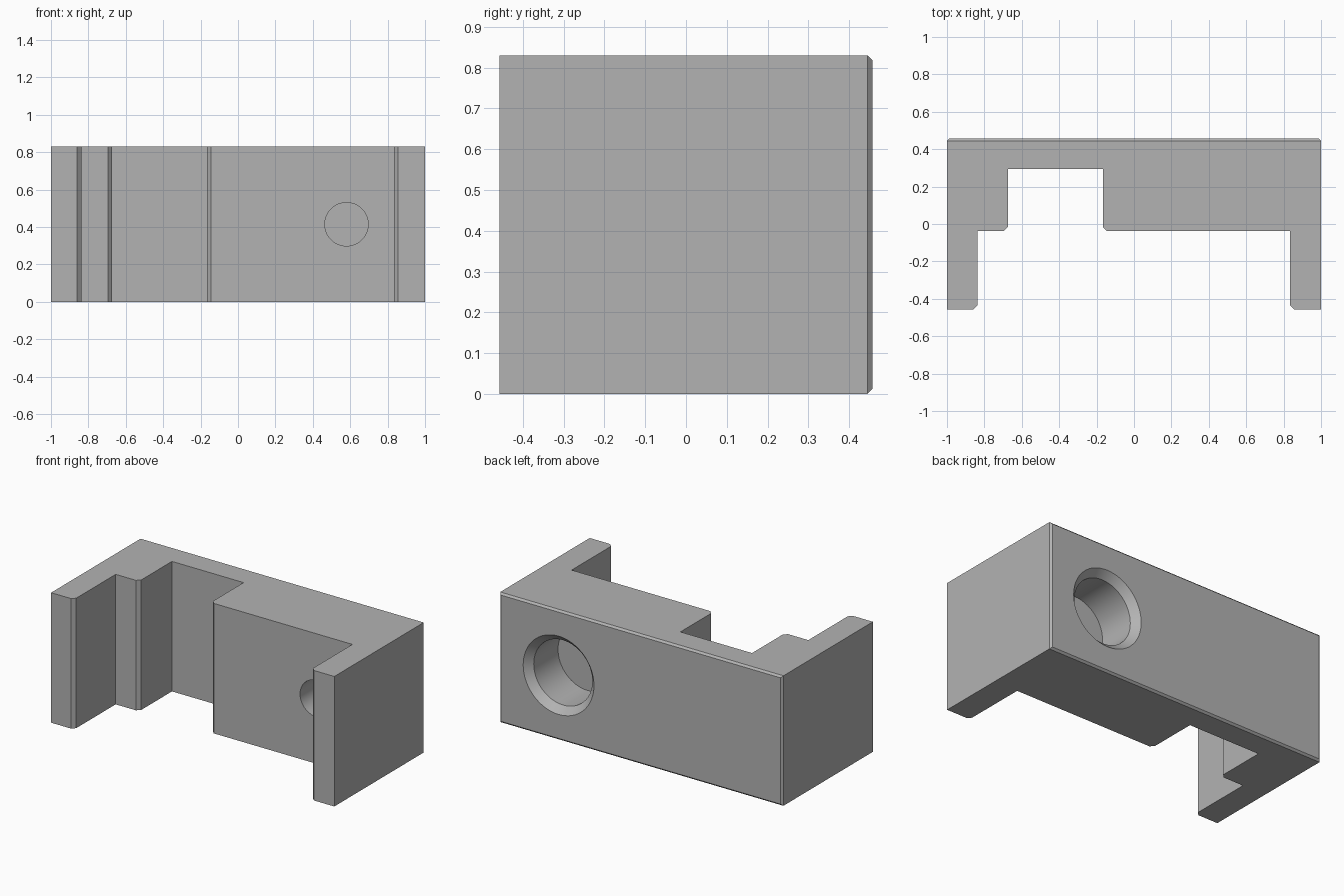
import bpy, bmesh, math

cube = bpy.data.objects.get("Cube")
if cube:
    bpy.data.objects.remove(cube, do_unlink=True)

HEIGHT = 0.83
BACK = 0.457
FRONT = -0.457
STEP = -0.037       # front plane of the main block
CUT = 0.022         # small corner chamfers
HOLE_X, HOLE_Z = 0.58, HEIGHT / 2

grey = bpy.data.materials.new("plain grey")
grey.use_nodes = True
grey.diffuse_color = (0.45, 0.45, 0.45, 1)
grey.node_tree.nodes["Principled BSDF"].inputs["Base Color"].default_value = grey.diffuse_color


def make_object(name, bm):
    bmesh.ops.recalc_face_normals(bm, faces=bm.faces[:])
    mesh = bpy.data.meshes.new(name)
    bm.to_mesh(mesh)
    bm.free()
    mesh.materials.append(grey)
    obj = bpy.data.objects.new(name, mesh)
    bpy.context.collection.objects.link(obj)
    return obj


def lathe_cutter(name, profile, steps=64):
    """Spin (radius, y) points around the hole axis."""
    bm = bmesh.new()
    rings = []
    for r, y in profile:
        angles = [2 * math.pi * i / steps for i in range(steps)]
        rings.append([bm.verts.new((HOLE_X + r * math.cos(a), y, HOLE_Z + r * math.sin(a)))
                      for a in angles])
    for a, b in zip(rings, rings[1:]):
        for i in range(steps):
            j = (i + 1) % steps
            bm.faces.new((a[i], a[j], b[j], b[i]))
    bm.faces.new(rings[0])
    bm.faces.new(rings[-1])
    obj = make_object(name, bm)
    obj.hide_render = True
    return obj


# Bracket body: plan outline with two legs and a notch, extruded upward
outline = [
    (-1, FRONT), (-0.838 - CUT, FRONT), (-0.838, FRONT + CUT), (-0.838, STEP),
    (-0.673 - CUT, STEP), (-0.673, STEP + CUT), (-0.673, 0.295),
    (-0.167, 0.295), (-0.167, STEP + CUT), (-0.167 + CUT, STEP),
    (0.834, STEP), (0.834, FRONT + CUT), (0.834 + CUT, FRONT), (1, FRONT),
    (1, BACK), (-1, BACK),
]
bm = bmesh.new()
base = bm.faces.new([bm.verts.new((x, y, 0)) for x, y in outline])
top = bmesh.ops.extrude_face_region(bm, geom=[base])["geom"]
bmesh.ops.translate(bm, vec=(0, 0, HEIGHT),
                    verts=[g for g in top if isinstance(g, bmesh.types.BMVert)])
bmesh.ops.recalc_face_normals(bm, faces=bm.faces[:])

# Fine chamfer around the back face
rim = [e for e in bm.edges if all(v.co.y > BACK - 0.001 for v in e.verts)]
bmesh.ops.bevel(bm, geom=rim, offset=0.012, segments=1, affect='EDGES')
body = make_object("bracket_body", bm)

# Countersunk pocket in the back and blind hole in the front
pocket = lathe_cutter("back_pocket_cutter", [
    (0.27, BACK + 0.02), (0.25, BACK), (0.207, BACK - 0.045), (0.207, BACK - 0.29)])
pin_hole = lathe_cutter("front_hole_cutter", [(0.116, STEP - 0.05), (0.116, STEP + 0.15)])

bpy.context.view_layer.objects.active = body
body.select_set(True)
for cutter in (pocket, pin_hole):
    mod = body.modifiers.new(cutter.name, 'BOOLEAN')
    mod.operation = 'DIFFERENCE'
    mod.solver = 'EXACT'
    mod.object = cutter
    bpy.ops.object.modifier_apply(modifier=mod.name)
    bpy.data.objects.remove(cutter, do_unlink=True)

for obj in bpy.context.selected_objects:
    obj.select_set(obj == body)
bpy.ops.object.shade_smooth_by_angle(angle=math.radians(30))
